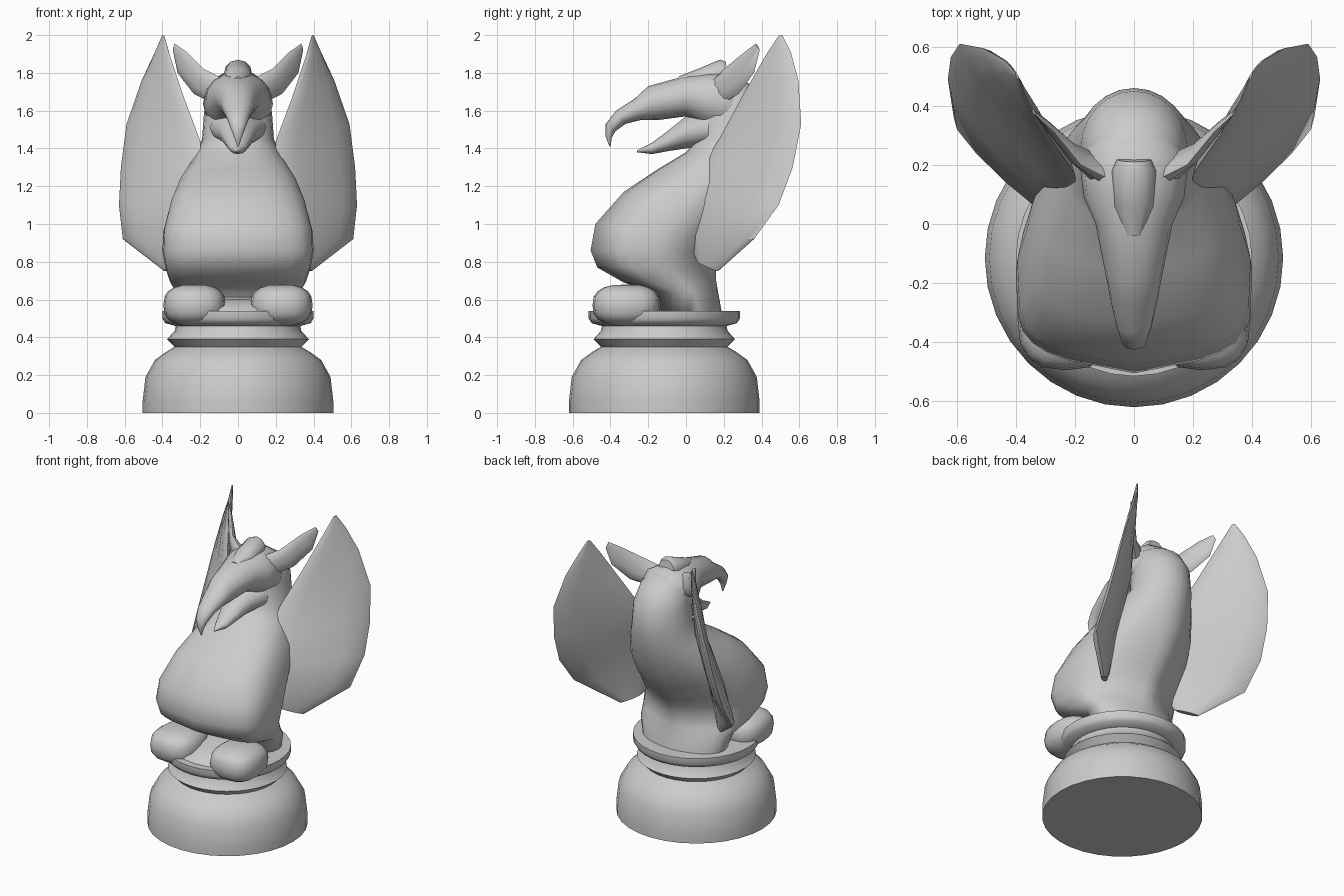
import bpy, bmesh
from math import cos, sin, pi, radians
from mathutils import Vector


def finish(name, bm, mirror=False, angle=40):
    bmesh.ops.recalc_face_normals(bm, faces=bm.faces)
    me = bpy.data.meshes.new(name)
    bm.to_mesh(me)
    bm.free()
    ob = bpy.data.objects.new(name, me)
    bpy.context.collection.objects.link(ob)
    if mirror:
        ob.modifiers.new("Mirror", 'MIRROR').use_mirror_merge = False
    bpy.ops.object.select_all(action='DESELECT')
    ob.select_set(True)
    bpy.context.view_layer.objects.active = ob
    bpy.ops.object.shade_smooth_by_angle(angle=radians(angle))
    return ob


def loft(name, rings, segs=24, mirror=False, angle=40):
    """Each ring: end a, end b, half-width vector, power p (1 = ellipse;
    lower = boxier a-side with a slight keel, and narrower b-side)."""
    bm = bmesh.new()
    loops = []
    for a, b, side, p in rings:
        a, b, side = Vector(a), Vector(b), Vector(side)
        keel = max(0, .7 - p) * .4
        loop = []
        for i in range(segs):
            c, s = cos(2 * pi * i / segs), sin(2 * pi * i / segs)
            front = c > 0
            c = abs(c) ** (p if front else 1) * (1 if front else -1)
            s = abs(s) ** (p if front else 2 - p) * (1 if s > 0 else -1)
            if front:
                c *= 1 - 2 * keel * abs(s)
            loop.append(bm.verts.new((a + b) / 2 + (a - b) / 2 * c + side * s))
        loops.append(loop)
    for l0, l1 in zip(loops, loops[1:]):
        for i in range(segs):
            j = (i + 1) % segs
            bm.faces.new((l0[i], l0[j], l1[j], l1[i]))
    bm.faces.new(loops[0])
    bm.faces.new(loops[-1])
    return finish(name, bm, mirror, angle)


def yz_rings(rows):
    """Rows: front y, z, back y, z, half width, power."""
    return [((0, fy, fz), (0, by, bz), (w, 0, 0), p) for fy, fz, by, bz, w, p in rows]


# Turned pedestal
profile = [(.505, 0), (.505, .06), (.49, .19), (.44, .28), (.385, .32), (.335, .35),
           (.375, .39), (.335, .435), (.33, .46), (.385, .475), (.40, .50), (.40, .54)]
loft("pedestal", [((0, -.115 - r, z), (0, -.115 + r, z), (r, 0, 0), 1) for r, z in profile],
     segs=32, angle=85)

# Chest and neck
loft("body", yz_rings([
    (-.15, .53, .19, .53, .30, .9),
    (-.17, .64, .17, .64, .33, .75),
    (-.33, .69, .16, .70, .36, .55),
    (-.47, .77, .16, .77, .385, .45),
    (-.505, .86, .19, .85, .40, .45),
    (-.48, 1.0, .24, .92, .395, .48),
    (-.33, 1.17, .31, 1.02, .36, .62),
    (-.15, 1.29, .38, 1.15, .31, .72),
    (.0, 1.38, .43, 1.3, .24, .85),
    (.06, 1.45, .46, 1.45, .19, 1),
    (.06, 1.58, .45, 1.60, .18, 1),
    (.10, 1.70, .38, 1.71, .15, 1),
    (.16, 1.77, .28, 1.78, .07, 1)]), angle=75)

# Head with hooked upper beak (top of ring, bottom of ring)
loft("head_and_upper_beak", yz_rings([
    (.36, 1.72, .36, 1.52, .11, 1),
    (.23, 1.81, .20, 1.46, .185, .9),
    (.10, 1.80, .08, 1.52, .17, .95),
    (.0, 1.785, .0, 1.57, .13, 1),
    (-.20, 1.73, -.15, 1.55, .095, 1),
    (-.27, 1.665, -.24, 1.55, .08, 1),
    (-.37, 1.60, -.32, 1.53, .06, 1),
    (-.425, 1.53, -.375, 1.49, .04, 1),
    (-.425, 1.46, -.393, 1.455, .02, 1),
    (-.405, 1.41, -.40, 1.41, .004, 1)]), segs=16, angle=60)

# Lower beak
loft("lower_beak", yz_rings([
    (.12, 1.60, .12, 1.42, .15, 1),
    (.0, 1.57, .0, 1.40, .10, 1),
    (-.10, 1.49, -.10, 1.385, .07, 1),
    (-.18, 1.43, -.18, 1.37, .045, 1),
    (-.26, 1.39, -.26, 1.38, .005, 1)]), segs=12, angle=60)

# Crest on the brow
loft("crest", yz_rings([
    (.21, 1.86, .23, 1.72, .06, 1),
    (.18, 1.87, .18, 1.72, .075, 1),
    (.06, 1.82, .06, 1.72, .07, 1),
    (-.04, 1.78, -.04, 1.72, .03, 1)]), segs=12, angle=60)

# Ears
ear_n = Vector((.5, -.8, -.1)).normalized()
loft("ear", [(a, b, ear_n * t, 1) for a, b, t in [
    ((.06, .14, 1.76), (.14, .20, 1.64), .05),
    ((.18, .20, 1.82), (.235, .28, 1.69), .025),
    ((.27, .31, 1.91), (.32, .36, 1.80), .014),
    ((.335, .37, 1.955), (.345, .39, 1.92), .004)]], segs=10, mirror=True, angle=60)

# Wings: leading edge, trailing edge, half thickness; roots sunk into the body
wing_n = Vector((.72, -.69, .05)).normalized()
loft("wing", [(a, b, wing_n * t, 1) for a, b, t in [
    ((.29, .06, .80), (.39, .17, .75), .02),
    ((.20, -.01, .94), (.61, .36, .92), .045),
    ((.20, .02, 1.13), (.63, .49, 1.10), .05),
    ((.19, .08, 1.30), (.62, .565, 1.30), .045),
    ((.20, .17, 1.44), (.59, .61, 1.53), .035),
    ((.29, .30, 1.68), (.51, .595, 1.76), .03),
    ((.36, .42, 1.89), (.44, .555, 1.91), .015),
    ((.39, .49, 1.995), (.40, .51, 2.0), .004)]], segs=12, mirror=True)

# Front paws: rounded blocks resting on the pedestal
bm = bmesh.new()
bmesh.ops.create_uvsphere(bm, u_segments=16, v_segments=10, radius=1)
for v in bm.verts:
    r = [abs(c) ** .75 * (1 if c > 0 else -1) for c in v.co]
    v.co = (.23 + .165 * r[0], -.315 + .18 * r[1], .57 + .11 * r[2])
finish("front_paw", bm, mirror=True, angle=75)

# Low web between the paws
loft("paw_web", yz_rings([
    (-.49, .50, -.10, .50, .20, .75),
    (-.46, .55, -.10, .55, .18, .75),
    (-.30, .60, -.10, .62, .16, .75)]), segs=16, angle=60)
